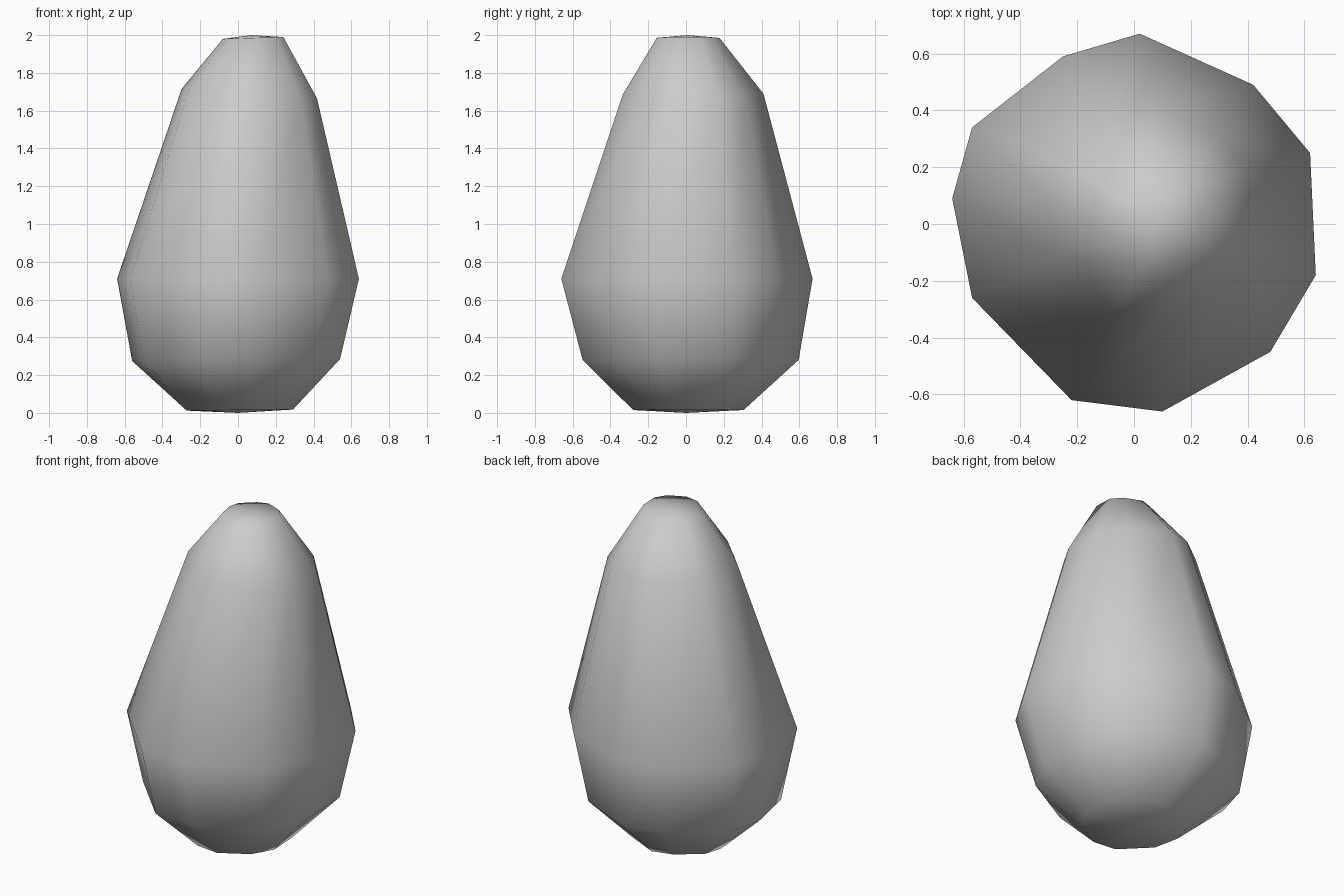
import bpy
import bmesh

cube = bpy.data.objects.get("Cube")
if cube:
    bpy.data.objects.remove(cube)

# Uneven outline of the widest girth, counter-clockwise from above
OUTLINE = [(0.64, -0.18), (0.62, 0.25), (0.42, 0.49), (0.02, 0.67),
           (-0.25, 0.59), (-0.57, 0.34), (-0.64, 0.09), (-0.57, -0.26),
           (-0.22, -0.62), (0.10, -0.66), (0.48, -0.45)]

# Rings from base to crown: height, scale, centre x, centre y, slope in x
RINGS = [(0.015, 0.44, 0.01, 0.01, 0.01),
         (0.28, 0.86, -0.01, 0.02, 0.01),
         (0.71, 1.00, 0.00, 0.00, 0.00),
         (1.69, 0.56, 0.06, 0.035, -0.07),
         (1.985, 0.25, 0.08, 0.01, 0.03)]


def material(name, color):
    mat = bpy.data.materials.new(name)
    mat.use_nodes = True
    mat.diffuse_color = color
    mat.node_tree.nodes["Principled BSDF"].inputs["Base Color"].default_value = color
    return mat


def add_ring(bm, z, scale, cx, cy, slope):
    return [bm.verts.new((cx + x * scale, cy + y * scale, z + x * scale * slope))
            for x, y in OUTLINE]


def add_cap(bm, ring, centre):
    tip = bm.verts.new(centre)
    for i, v in enumerate(ring):
        bm.faces.new((v, ring[(i + 1) % len(ring)], tip))


# Pear-shaped body, one band of faces between each pair of rings
bm = bmesh.new()
rings = [add_ring(bm, *r) for r in RINGS]
for low, high in zip(rings, rings[1:]):
    for i in range(len(low)):
        j = (i + 1) % len(low)
        bm.faces.new((low[i], low[j], high[j], high[i]))

# Slightly domed crown and base
add_cap(bm, rings[-1], (0.07, 0.01, 2.0))
add_cap(bm, rings[0], (0.0, 0.0, 0.0))
bmesh.ops.recalc_face_normals(bm, faces=bm.faces)
for face in bm.faces:
    face.smooth = True

mesh = bpy.data.meshes.new("pear_body")
bm.to_mesh(mesh)
bm.free()
mesh.materials.append(material("light grey", (0.6, 0.6, 0.6, 1.0)))
body = bpy.data.objects.new("pear_body", mesh)
bpy.context.collection.objects.link(body)
